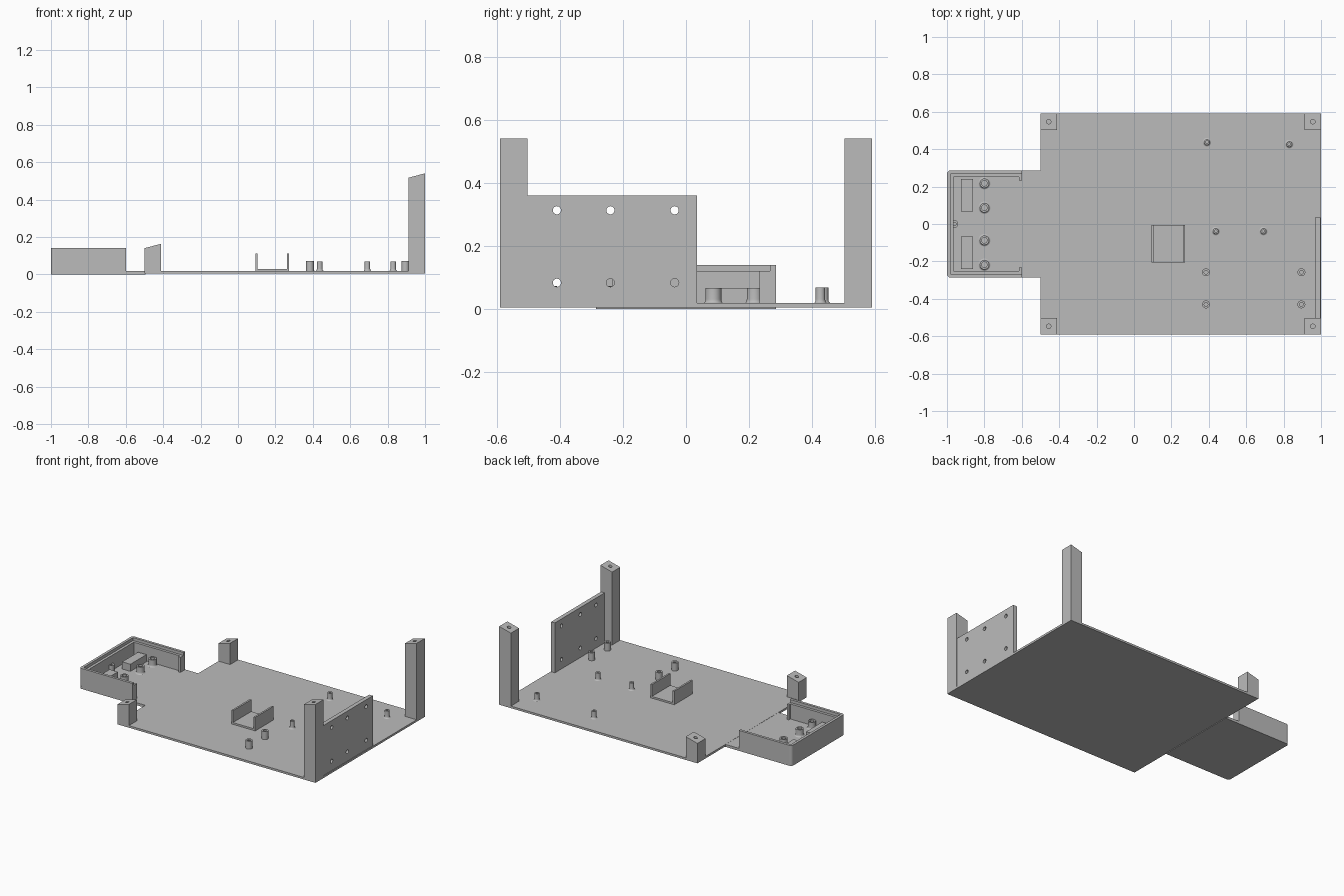
import bpy, bmesh, math
from mathutils import Matrix

cube = bpy.data.objects.get("Cube")
if cube:
    bpy.data.objects.remove(cube, do_unlink=True)

grey = bpy.data.materials.new("plain grey")
grey.use_nodes = True
COLOUR = (0.5, 0.5, 0.5, 1)
grey.diffuse_color = COLOUR
grey.node_tree.nodes["Principled BSDF"].inputs["Base Color"].default_value = COLOUR


def finish(name, bm):
    bmesh.ops.recalc_face_normals(bm, faces=bm.faces)
    mesh = bpy.data.meshes.new(name)
    bm.to_mesh(mesh)
    bm.free()
    mesh.materials.append(grey)
    obj = bpy.data.objects.new(name, mesh)
    bpy.context.collection.objects.link(obj)
    return obj


def prism(name, outline, z0, z1):
    """Upright solid from a plan outline."""
    bm = bmesh.new()
    face = bm.faces.new([bm.verts.new((x, y, z0)) for x, y in outline])
    ext = bmesh.ops.extrude_face_region(bm, geom=[face], use_keep_orig=True)
    for v in ext["geom"]:
        if isinstance(v, bmesh.types.BMVert):
            v.co.z = z1
    return finish(name, bm)


def box(name, x0, x1, y0, y1, z0, z1):
    return prism(name, [(x0, y0), (x1, y0), (x1, y1), (x0, y1)], z0, z1)


def drill(obj, spots, radius, depth, axis="Z"):
    """Cut round holes centred on the given spots."""
    bm = bmesh.new()
    turn = Matrix.Rotation(math.pi / 2, 4, "Y") if axis == "X" else Matrix()
    for spot in spots:
        bmesh.ops.create_cone(bm, cap_ends=True, segments=20, radius1=radius, radius2=radius,
                              depth=depth, matrix=Matrix.Translation(spot) @ turn)
    cutter = finish("hole_cutter", bm)
    cutter.hide_render = True
    mod = obj.modifiers.new("holes", "BOOLEAN")
    mod.operation, mod.solver, mod.object = "DIFFERENCE", "EXACT", cutter
    bpy.context.view_layer.objects.active = obj
    bpy.ops.object.modifier_apply(modifier=mod.name)
    bpy.data.objects.remove(cutter, do_unlink=True)


def standoff(name, x, y, profile, segments=24):
    """Hollow turned post from (radius, height) points."""
    bm = bmesh.new()
    verts = [bm.verts.new((r, 0, z)) for r, z in profile]
    edges = [bm.edges.new(pair) for pair in zip(verts, verts[1:])]
    bmesh.ops.spin(bm, geom=verts + edges, axis=(0, 0, 1), cent=(0, 0, 0),
                   angle=math.tau, steps=segments)
    bmesh.ops.remove_doubles(bm, verts=bm.verts, dist=0.0001)
    obj = finish(name, bm)
    obj.location = (x, y, 0)
    bpy.ops.object.select_all(action="DESELECT")
    obj.select_set(True)
    bpy.context.view_layer.objects.active = obj
    bpy.ops.object.shade_smooth_by_angle(angle=math.radians(35))


def post_profile(r, bore, top, flare):
    foot = [(r + flare * (1 - math.sin(a)), FLOOR + flare * 1.6 * (1 - math.cos(a)))
            for a in (i * math.pi / 8 for i in range(5))] if flare else [(r, FLOOR)]
    return foot + [(r, top), (bore, top), (bore, FLOOR + 0.002), (0, FLOOR + 0.002)]


FLOOR = 0.018
HALF = 0.591
TRAY = 0.286

# Main plate and the tray floor
box("base_plate", -0.5, 1, -HALF, HALF, 0.004, FLOOR)
box("tray_floor", -0.99, -0.495, -TRAY, TRAY, 0, FLOOR - 0.001)

# Corner posts whose tops follow one slope
WIDTH = 0.088
for side, y0 in (("front", -HALF), ("back", HALF - WIDTH)):
    for end, x0 in (("right", -0.5), ("left", 1 - WIDTH)):
        post = box(f"{side}_{end}_post", x0, x0 + WIDTH, y0, y0 + WIDTH, 0.004, 0.3)
        for v in post.data.vertices:
            if v.co.z > 0.1:
                v.co.z = 0.14 + (v.co.x + 0.5) * 0.267
        middle = x0 + WIDTH / 2
        drill(post, [(middle, y0 + WIDTH / 2, 0.14 + (middle + 0.5) * 0.267)], 0.012, 0.12)

# Upright mounting panel with six through holes
panel = box("side_panel", 0.968, 0.996, -0.508, 0.035, FLOOR - 0.002, 0.36)
drill(panel, [(0.98, y, z) for y in (-0.41, -0.24, -0.036) for z in (0.083, 0.313)],
      0.013, 0.1, "X")


# Tray wall: thick lower part with end hooks, thin upper rim
def tray_wall(name, thick, hook, z0, z1):
    r = 0.018
    corner = [(-1 + r - r * math.sin(a), TRAY - r + r * math.cos(a))
              for a in (i * math.pi / 8 for i in range(5))]
    inner = TRAY - thick
    half = [(-1 + thick, inner), (-0.615, inner), (-0.615, TRAY - hook),
            (-0.6, TRAY - hook), (-0.6, TRAY)] + corner
    prism(name, half + [(x, -y) for x, y in reversed(half)], z0, z1)


tray_wall("tray_wall", 0.036, 0.053, 0, 0.12)
tray_wall("tray_rim", 0.018, 0.019, 0.12, 0.14)

# Tray fittings: two blocks, four wide standoffs and an end boss
for s, label in ((1, "back"), (-1, "front")):
    a, b = sorted((s * 0.068, s * 0.241))
    box(f"{label}_tray_block", -0.925, -0.862, a, b, FLOOR - 0.002, 0.066)
    for n, y in enumerate((0.087, 0.218)):
        standoff(f"{label}_tray_standoff_{n + 1}", -0.8, s * y,
                 post_profile(0.025, 0.015, 0.066, 0.008))
standoff("tray_end_boss", -0.96, 0, post_profile(0.02, 0.009, 0.066, 0))

# Flared and straight standoffs on the plate
for n, (x, y) in enumerate([(0.39, 0.437), (0.83, 0.427), (0.437, -0.038), (0.692, -0.038)]):
    standoff(f"flared_standoff_{n + 1}", x, y, post_profile(0.015, 0.007, 0.068, 0.008))
for n, (x, y) in enumerate((x, y) for x in (0.385, 0.895) for y in (-0.258, -0.43)):
    standoff(f"straight_standoff_{n + 1}", x, y, post_profile(0.021, 0.01, 0.072, 0))

# U-shaped holder
box("holder_base", 0.1, 0.27, -0.205, -0.006, FLOOR - 0.002, 0.03)
for label, x in (("right", 0.093), ("left", 0.262)):
    box(f"holder_{label}_cheek", x, x + 0.012, -0.205, -0.006, FLOOR - 0.002, 0.111)
